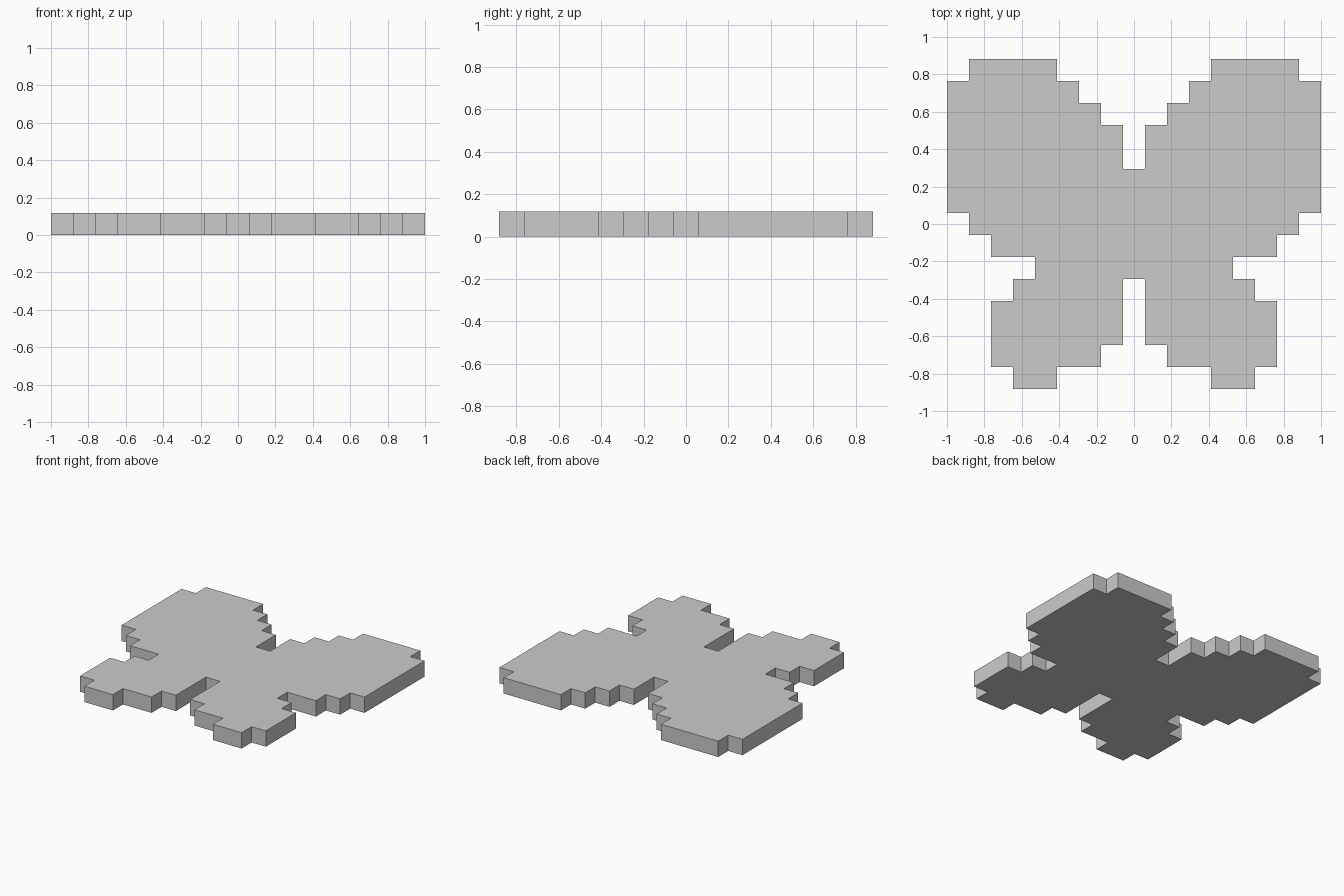
import bpy
import bmesh

if "Cube" in bpy.data.objects:
    bpy.data.objects.remove(bpy.data.objects["Cube"])

U = 2 / 17  # one pixel step; the silhouette is 17 x 15 steps, 1 thick

# Right half of the stepped outline, from top notch to bottom notch, in steps
right = [
    (0.5, 2.5), (0.5, 4.5), (1.5, 4.5), (1.5, 5.5), (2.5, 5.5), (2.5, 6.5),
    (3.5, 6.5), (3.5, 7.5), (7.5, 7.5), (7.5, 6.5), (8.5, 6.5), (8.5, 0.5),
    (7.5, 0.5), (7.5, -0.5), (6.5, -0.5), (6.5, -1.5), (4.5, -1.5),
    (4.5, -2.5), (5.5, -2.5), (5.5, -3.5), (6.5, -3.5), (6.5, -6.5),
    (5.5, -6.5), (5.5, -7.5), (3.5, -7.5), (3.5, -6.5), (1.5, -6.5),
    (1.5, -5.5), (0.5, -5.5), (0.5, -2.5),
]
# Mirror to the left side to close the loop
outline = right + [(-x, y) for x, y in reversed(right)]

# Flat butterfly plate: fill the outline and extrude it upwards
bm = bmesh.new()
base = bm.faces.new([bm.verts.new((x * U, y * U, 0)) for x, y in outline])
extruded = bmesh.ops.extrude_face_region(bm, geom=[base], use_keep_orig=True)
top = [v for v in extruded["geom"] if isinstance(v, bmesh.types.BMVert)]
bmesh.ops.translate(bm, verts=top, vec=(0, 0, U))
bmesh.ops.recalc_face_normals(bm, faces=bm.faces)

mesh = bpy.data.meshes.new("butterfly_plate")
bm.to_mesh(mesh)
bm.free()
plate = bpy.data.objects.new("butterfly_plate", mesh)
bpy.context.collection.objects.link(plate)
